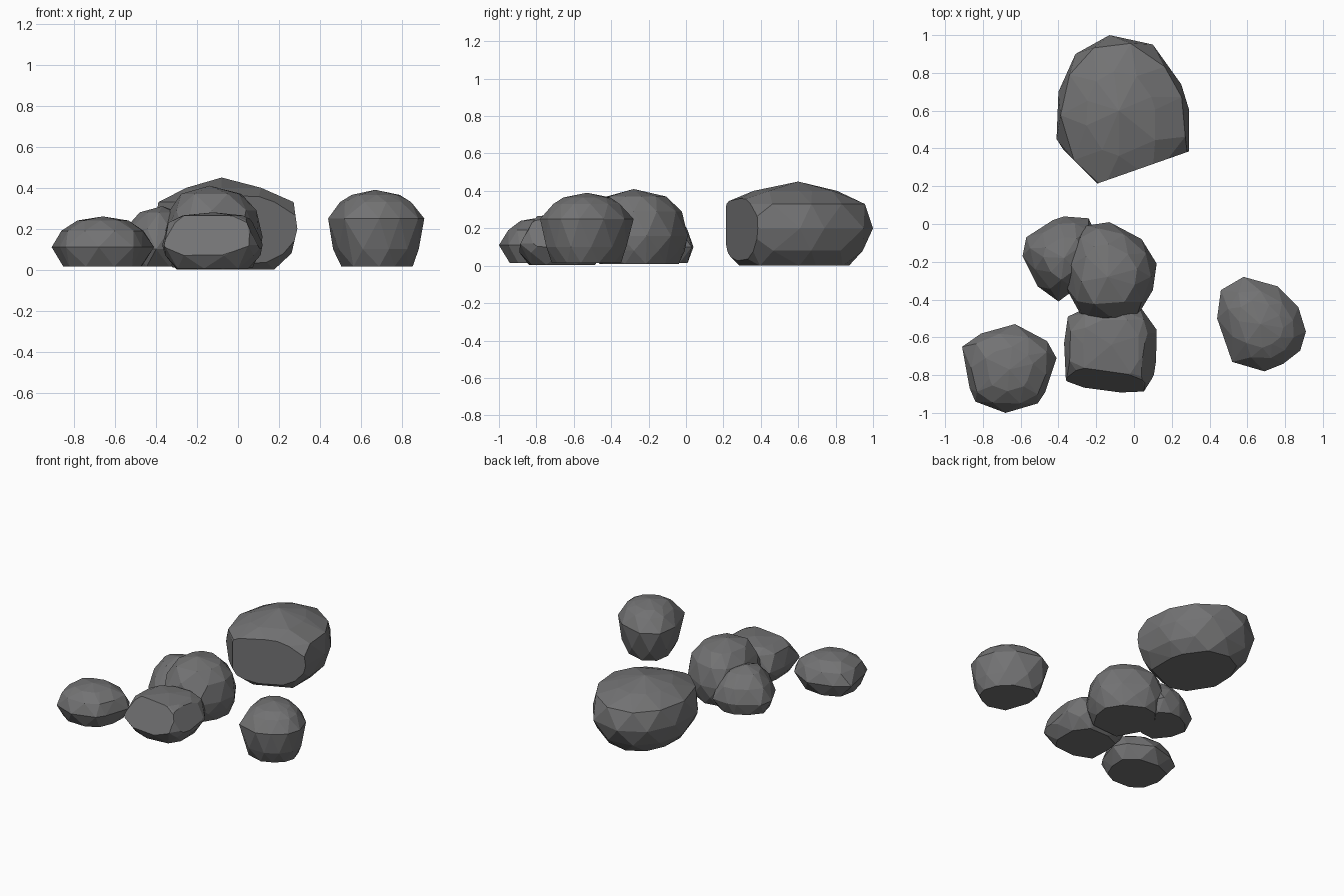
import bpy, bmesh
from mathutils import Vector

cube = bpy.data.objects.get("Cube")
if cube:
    bpy.data.objects.remove(cube, do_unlink=True)

# Dark grey stone
stone = bpy.data.materials.new("dark_grey_stone")
stone.use_nodes = True
colour = (0.17, 0.17, 0.173, 1)
stone.diffuse_color = colour
bsdf = stone.node_tree.nodes["Principled BSDF"]
bsdf.inputs["Base Color"].default_value = colour
bsdf.inputs["Roughness"].default_value = 0.9


def rebuild_hull(bm):
    """Replace the mesh by the convex hull of its vertices."""
    points = [v.co.copy() for v in bm.verts]
    bm.clear()
    for p in points:
        bm.verts.new(p)
    hull = bmesh.ops.convex_hull(bm, input=bm.verts[:])
    loose = {g for g in hull["geom_interior"] + hull["geom_unused"]
             if isinstance(g, bmesh.types.BMVert) and g.is_valid}
    bmesh.ops.delete(bm, geom=list(loose), context='VERTS')


def make_rock(name, outline, peak, levels, cuts=()):
    """Stack staggered rings of the plan outline, hull them, chip off planes."""
    ring = [Vector(p) for p in outline]
    mids = [(p + q) / 2 * 1.0 for p, q in zip(ring, ring[1:] + ring[:1])]
    centre = sum(ring, Vector((0, 0))) / len(ring)
    top = Vector(peak)
    widest = max(range(len(levels)), key=lambda i: levels[i][1])
    bm = bmesh.new()
    for i, (z, scale) in enumerate(levels):
        pivot = top.xy if i > widest else centre
        for p in (mids if (i - widest) % 2 else ring):
            bm.verts.new((pivot + (p - pivot) * scale).to_3d() + Vector((0, 0, z)))
    bm.verts.new(top)
    rebuild_hull(bm)
    for point, normal in cuts:
        geom = bm.verts[:] + bm.edges[:] + bm.faces[:]
        bmesh.ops.bisect_plane(bm, geom=geom, plane_co=point, plane_no=normal,
                               clear_outer=True)
        rebuild_hull(bm)
    # Merge nearly level triangles into broad facets
    bmesh.ops.dissolve_limit(bm, angle_limit=0.06, verts=bm.verts[:], edges=bm.edges[:])
    bmesh.ops.recalc_face_normals(bm, faces=bm.faces[:])
    mesh = bpy.data.meshes.new(name)
    bm.to_mesh(mesh)
    bm.free()
    mesh.materials.append(stone)
    bpy.context.collection.objects.link(bpy.data.objects.new(name, mesh))


# Large boulder at the back, with an upright front face
make_rock("back_boulder",
          [(-.13, 1), (.1, .95), (.25, .74), (.29, .61), (.29, .3), (-.08, .14),
           (-.25, .2), (-.41, .45), (-.4, .7), (-.31, .9)],
          (-.08, .6, .45),
          [(0, .68), (.08, .92), (.2, 1), (.33, .95), (.4, .52)],
          [((-.12, .24, .2), (.33, -.94, 0)), ((-.32, .34, .2), (-.7, -.7, 0))])

# Domed rock in the middle of the cluster
make_rock("middle_rock",
          [(-.13, .01), (.04, -.08), (.12, -.21), (.1, -.35), (.01, -.5),
           (-.26, -.52), (-.37, -.32), (-.33, -.1), (-.26, -.01)],
          (-.14, -.28, .41),
          [(.01, .8), (.08, .97), (.16, 1), (.29, .92), (.37, .6)])

# Small rock leaning on the dome
make_rock("small_side_rock",
          [(-.37, .04), (-.24, .03), (-.2, -.06), (-.25, -.3), (-.4, -.41),
           (-.51, -.33), (-.59, -.17), (-.57, -.07), (-.43, .02)],
          (-.37, -.18, .31),
          [(.015, .85), (.1, 1), (.2, .86), (.28, .5)])

# Front rock, chipped on its front and left side
make_rock("front_rock",
          [(-.35, -.49), (-.2, -.42), (.02, -.42), (.12, -.56), (.12, -.78),
           (.05, -.89), (-.18, -.91), (-.36, -.84), (-.37, -.63)],
          (-.12, -.64, .28),
          [(.005, .72), (.07, .96), (.12, 1), (.23, .9), (.265, .6)],
          [((-.12, -.86, .12), (-.12, -.85, .45)), ((.1, -.7, .14), (.85, -.1, .4))])

# Low flat rock on the right side
make_rock("low_rock",
          [(-.63, -.53), (-.46, -.62), (-.41, -.71), (-.47, -.89), (-.51, -.95),
           (-.68, -1), (-.84, -.94), (-.87, -.87), (-.91, -.65), (-.81, -.58)],
          (-.66, -.77, .26),
          [(.015, .84), (.11, 1), (.19, .88), (.24, .5)])

# Upright rock standing alone on the left side
make_rock("lone_rock",
          [(.58, -.28), (.76, -.33), (.87, -.44), (.91, -.57), (.88, -.67),
           (.79, -.74), (.69, -.78), (.52, -.73), (.44, -.5), (.46, -.35)],
          (.67, -.53, .39),
          [(.015, .74), (.1, .94), (.25, 1), (.33, .78), (.365, .5)])
